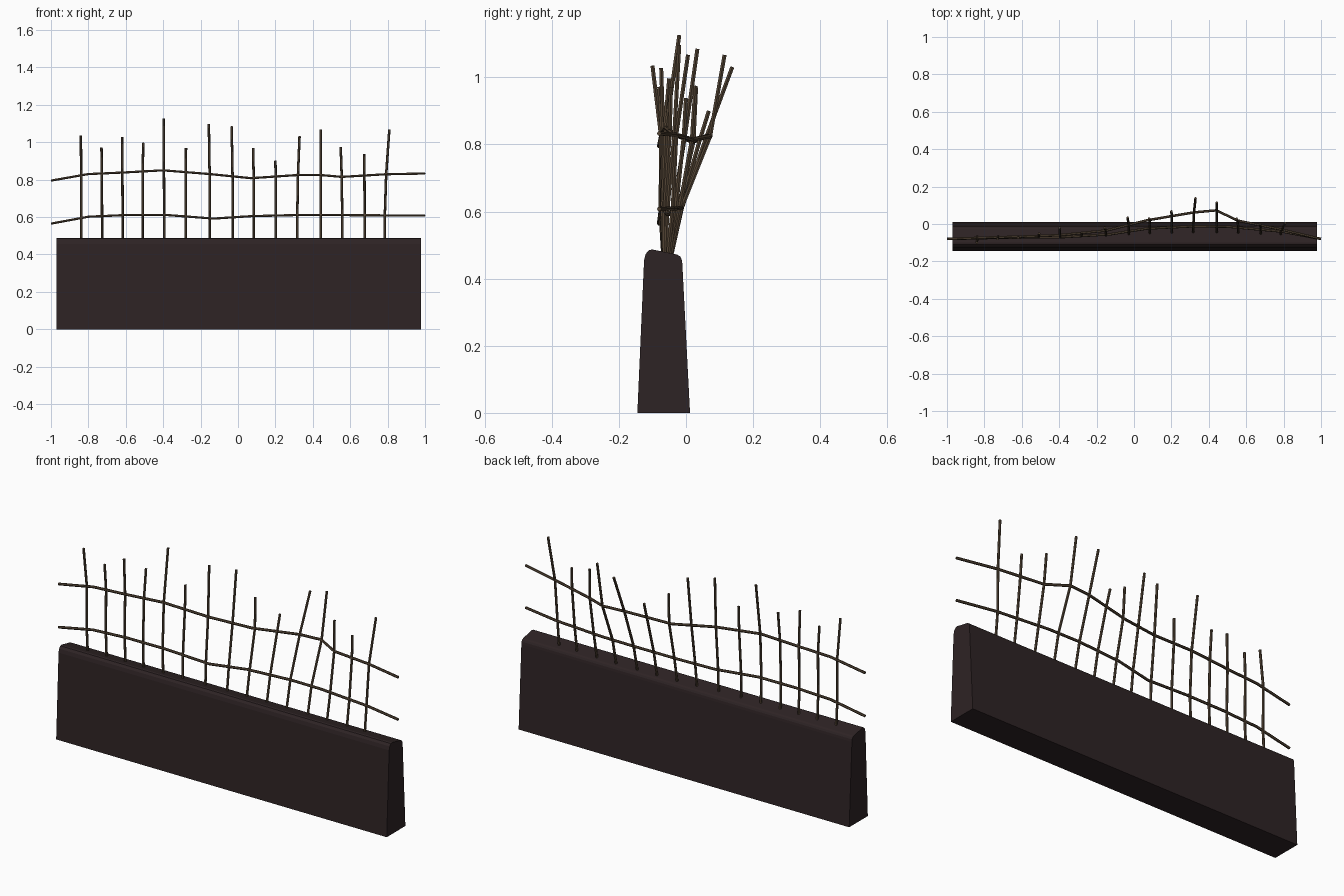
import bpy, bmesh

if "Cube" in bpy.data.objects:
    bpy.data.objects.remove(bpy.data.objects["Cube"])


def material(name, rgb):
    m = bpy.data.materials.new(name)
    m.diffuse_color = (*rgb, 1)
    m.use_nodes = True
    m.node_tree.nodes["Principled BSDF"].inputs["Base Color"].default_value = m.diffuse_color
    return m


STONE = material("dark_stone", (0.027, 0.017, 0.018))
IRON = material("rusty_iron", (0.085, 0.057, 0.034))


def rod(name, pts, radius=0.0068):
    """Six-sided tube along a list of points."""
    cu = bpy.data.curves.new(name, 'CURVE')
    cu.dimensions = '3D'
    cu.bevel_depth = radius
    cu.bevel_resolution = 1
    cu.use_fill_caps = True
    sp = cu.splines.new('POLY')
    sp.points.add(len(pts) - 1)
    for p, co in zip(sp.points, pts):
        p.co = (*co, 1)
    sp.use_smooth = False
    cu.materials.append(IRON)
    ob = bpy.data.objects.new(name, cu)
    bpy.context.collection.objects.link(ob)
    bpy.ops.object.select_all(action='DESELECT')
    ob.select_set(True)
    bpy.context.view_layer.objects.active = ob
    bpy.ops.object.convert(target='MESH')
    return bpy.context.object


def at(path, x):
    """Interpolate (y, z) on a rail path at x."""
    for a, b in zip(path, path[1:]):
        if a[0] <= x <= b[0]:
            t = (x - a[0]) / (b[0] - a[0])
            return a[1] + t * (b[1] - a[1]), a[2] + t * (b[2] - a[2])


# Wall base: tapered profile with a sloping, rounded cap
profile = [(-0.145, 0), (0.012, 0), (-0.011, 0.445), (-0.013, 0.458), (-0.018, 0.467),
           (-0.027, 0.472), (-0.100, 0.487), (-0.110, 0.485), (-0.120, 0.474), (-0.125, 0.455)]
bm = bmesh.new()
left = [bm.verts.new((-0.97, y, z)) for y, z in profile]
face = bm.faces.new(left)
res = bmesh.ops.extrude_face_region(bm, geom=[face])
bmesh.ops.translate(bm, vec=(1.948, 0, 0),
                    verts=[v for v in res['geom'] if isinstance(v, bmesh.types.BMVert)])
bmesh.ops.holes_fill(bm, edges=bm.edges[:])
bmesh.ops.recalc_face_normals(bm, faces=bm.faces[:])
me = bpy.data.meshes.new("wall_base")
bm.to_mesh(me)
bm.free()
me.materials.append(STONE)
bpy.context.collection.objects.link(bpy.data.objects.new("wall_base", me))

# Bent horizontal rails
upper = [(-1, -0.08, 0.795), (-0.8, -0.073, 0.83), (-0.62, -0.068, 0.838), (-0.4, -0.06, 0.85),
         (-0.15, -0.035, 0.83), (0.07, 0.02, 0.808), (0.32, 0.062, 0.825), (0.44, 0.073, 0.825),
         (0.555, 0.018, 0.815), (0.79, -0.03, 0.829), (1, -0.08, 0.833)]
lower = [(-1, -0.08, 0.565), (-0.8, -0.075, 0.602), (-0.6, -0.072, 0.611), (-0.38, -0.07, 0.611),
         (-0.13, -0.055, 0.592), (0.07, -0.024, 0.605), (0.32, -0.012, 0.611), (0.5, -0.014, 0.611),
         (0.79, -0.04, 0.609), (1, -0.08, 0.608)]
rod("upper_rail", upper)
rod("lower_rail", lower)

# Upright bars: base x, top x, top y, top z
bars = [(-0.838, -0.84, -0.10, 1.035), (-0.727, -0.73, -0.08, 0.972), (-0.617, -0.62, -0.074, 1.028),
        (-0.51, -0.507, -0.05, 0.997), (-0.395, -0.398, -0.02, 1.126), (-0.28, -0.278, -0.045, 0.97),
        (-0.15, -0.156, -0.02, 1.097), (-0.027, -0.034, 0.034, 1.085), (0.085, 0.081, 0.03, 0.97),
        (0.202, 0.2, 0.068, 0.9), (0.317, 0.329, 0.138, 1.031), (0.442, 0.443, 0.115, 1.067),
        (0.557, 0.549, 0.028, 0.975), (0.677, 0.674, 0.0, 0.938), (0.785, 0.809, 0.006, 1.067)]
for i, (x0, x1, y, z) in enumerate(bars):
    ylo, zlo = at(lower, x0)
    yup, zup = at(upper, x0)
    rod(f"upright_bar_{i + 1}", [(x0, -0.066 + (ylo + 0.075) * 0.25, 0.44), (x0, ylo, zlo),
                                 (x0 + (x1 - x0) * 0.3, yup, zup), (x1, y, z)])
